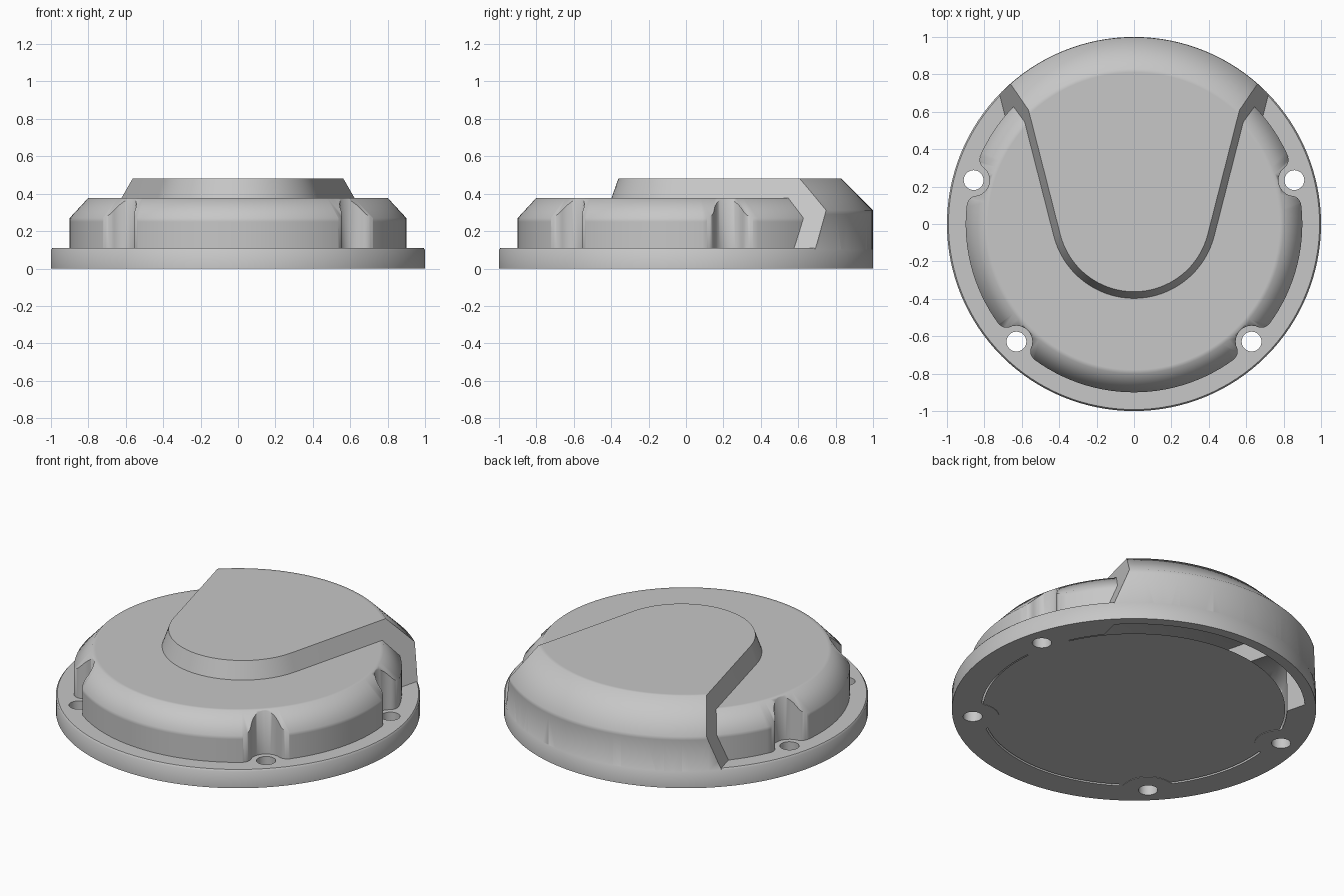
import bpy, bmesh, math
from mathutils import Vector

if "Cube" in bpy.data.objects:
    bpy.data.objects.remove(bpy.data.objects["Cube"])

SEG = 128
WALL = 0.06
grey = bpy.data.materials.new("cast grey")
grey.diffuse_color = (0.57, 0.57, 0.57, 1)
grey.use_nodes = True
grey.node_tree.nodes["Principled BSDF"].inputs["Base Color"].default_value = grey.diffuse_color


def make(name, bm):
    bmesh.ops.recalc_face_normals(bm, faces=bm.faces)
    me = bpy.data.meshes.new(name)
    bm.to_mesh(me)
    bm.free()
    ob = bpy.data.objects.new(name, me)
    bpy.context.collection.objects.link(ob)
    me.materials.append(grey)
    return ob


def loft(name, rings):
    """Closed solid through rings that have equal point counts."""
    bm = bmesh.new()
    vs = [[bm.verts.new(p) for p in r] for r in rings]
    n = len(vs[0])
    for a, b in zip(vs, vs[1:]):
        for i in range(n):
            j = (i + 1) % n
            bm.faces.new((a[i], a[j], b[j], b[i]))
    bm.faces.new(vs[0][::-1])
    bm.faces.new(vs[-1])
    return make(name, bm)


def turned(name, profile, cx=0, cy=0, n=SEG):
    return loft(name, [[(cx + r * math.cos(2 * math.pi * i / n),
                         cy + r * math.sin(2 * math.pi * i / n), z)
                        for i in range(n)] for r, z in profile])


def combine(ob, other, op):
    m = ob.modifiers.new(op, 'BOOLEAN')
    m.operation, m.solver, m.object = op, 'EXACT', other
    bpy.context.view_layer.objects.active = ob
    bpy.ops.object.modifier_apply(modifier=m.name)
    bpy.data.objects.remove(other, do_unlink=True)


# Notch outline: round pocket with flared lips, u = outward, v = sideways
def notch_outline(R=0.085, f=0.05, uf=-0.05):
    vf = math.sqrt((R + f) ** 2 - uf ** 2)
    half = []
    a0 = math.atan2(vf, uf)
    for i in range(9):                       # pocket, centre line to lip
        a = math.pi + (a0 - math.pi) * i / 8
        half.append((R * math.cos(a), R * math.sin(a)))
    b0 = a0 - math.pi
    for i in range(1, 7):                    # lip fillet
        b = b0 + (0 - b0) * i / 6
        half.append((uf + f * math.cos(b), vf + f * math.sin(b)))
    half += [(0.03, vf + 0.08), (0.25, vf + 0.08)]
    return half + [(u, -v) for u, v in half[:0:-1]]


# U-shaped drafted block that gives the hump its side walls
def draft_block(inset=0):
    def ring(z):
        off = (0.48 - z) * 0.35 - inset
        cy, R, t = 0.045, 0.407 + off, math.atan(0.255)
        pts = []
        for i in range(33):
            a = math.pi + t + (math.pi - 2 * t) * i / 32
            pts.append(Vector((R * math.cos(a), cy + R * math.sin(a), z)))
        e = Vector((math.sin(t), math.cos(t), 0)) * 1.5
        return [pts[0] + Vector((-e.x, e.y, 0))] + pts + [pts[-1] + e]
    return loft("draft_block", [ring(-0.2), ring(0.52)])


# Base flange, main body, raised hump
flange = turned("cover", [(1, 0), (1, 0.1), (0.992, 0.11)])
body = turned("body", [(0.9, 0.05), (0.9, 0.25), (0.9, 0.27), (0.8, 0.378), (0.78, 0.378)])
hump = turned("hump", [(0.9985, 0.05), (0.9985, 0.29), (0.9985, 0.312), (0.83, 0.48), (0.81, 0.48)])
combine(hump, draft_block(), 'INTERSECT')

# Hollow inside, following the outside at an even wall thickness
T = WALL
cavity = turned("cavity", [(0.9 - T, -0.1), (0.9 - T, 0.27 - 0.4 * T), (0.8 - 0.4 * T, 0.378 - T)])
cavity_hump = turned("cavity_hump", [(1 - T, -0.12), (1 - T, 0.312 - 0.4 * T), (0.83 - 0.4 * T, 0.48 - T)])
combine(cavity_hump, draft_block(T), 'INTERSECT')

# Screw holes, their notches, and the bosses they leave inside
RC = 0.889
for deg in (-45, 15.3, 164.7, 225):
    c, s = math.cos(math.radians(deg)), math.sin(math.radians(deg))

    def notch(*shape):
        pts = [((RC + u) * c - v * s, (RC + u) * s + v * c) for u, v in notch_outline(*shape)]
        return loft("notch_cutter", [[(x, y, z) for x, y in pts] for z in (-0.2, 0.6)])
    combine(flange, turned("hole_cutter", [(0.053, -0.1), (0.053, 0.3)], RC * c, RC * s, 32), 'DIFFERENCE')
    combine(body, notch(), 'DIFFERENCE')
    combine(cavity, notch(0.085 + T, 0.04, -0.04 - T), 'DIFFERENCE')

# Fuse into one hollow casting
combine(flange, body, 'UNION')
combine(flange, hump, 'UNION')
combine(cavity, cavity_hump, 'UNION')
combine(flange, cavity, 'DIFFERENCE')
flange.name = "round_cover_casting"

# Thin closing sheet under the cavity
bm = bmesh.new()
bmesh.ops.create_circle(bm, cap_ends=True, segments=SEG, radius=0.83)
bmesh.ops.translate(bm, verts=bm.verts, vec=(0, 0, 0.003))
sheet = make("bottom_sheet", bm)
if sheet.data.polygons[0].normal.z > 0:
    sheet.data.flip_normals()

bpy.ops.object.select_all(action='DESELECT')
flange.select_set(True)
bpy.context.view_layer.objects.active = flange
bpy.ops.object.shade_smooth_by_angle(angle=math.radians(50))
